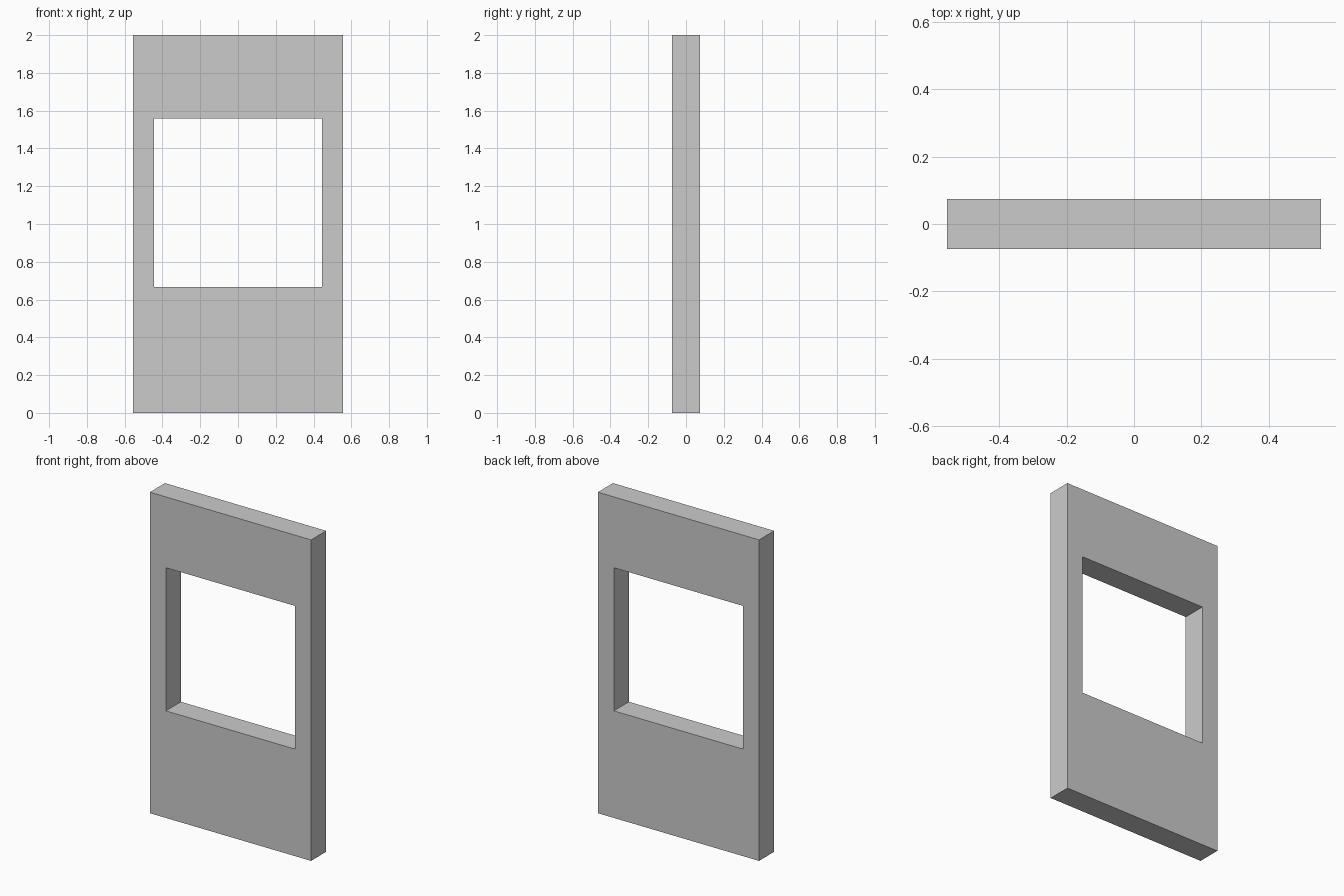
import bpy, bmesh

if "Cube" in bpy.data.objects:
    bpy.data.objects.remove(bpy.data.objects["Cube"])

HALF_W, HEIGHT, THICK = 0.5555, 2.0, 0.148
HOLE_HALF_W, HOLE_BOTTOM, HOLE_TOP = 0.4455, 0.667, 1.559


def rect(bm, half_w, z0, z1):
    """Four corner vertices of an upright rectangle on the front plane."""
    y = -THICK / 2
    return [bm.verts.new((x, y, z)) for x, z in
            ((-half_w, z0), (half_w, z0), (half_w, z1), (-half_w, z1))]


# Wall panel: ring of four faces around the opening, extruded to thickness
bm = bmesh.new()
outer = rect(bm, HALF_W, 0, HEIGHT)
inner = rect(bm, HOLE_HALF_W, HOLE_BOTTOM, HOLE_TOP)
ring = []
for i in range(4):
    j = (i + 1) % 4
    ring.append(bm.faces.new((outer[i], outer[j], inner[j], inner[i])))

# Keep the front faces and add the back and side walls
solid = bmesh.ops.extrude_face_region(bm, geom=ring, use_keep_orig=True)
back = [v for v in solid["geom"] if isinstance(v, bmesh.types.BMVert)]
bmesh.ops.translate(bm, verts=back, vec=(0, THICK, 0))
bmesh.ops.recalc_face_normals(bm, faces=bm.faces)

mesh = bpy.data.meshes.new("window_wall_panel")
bm.to_mesh(mesh)
bm.free()
panel = bpy.data.objects.new("window_wall_panel", mesh)
bpy.context.collection.objects.link(panel)
